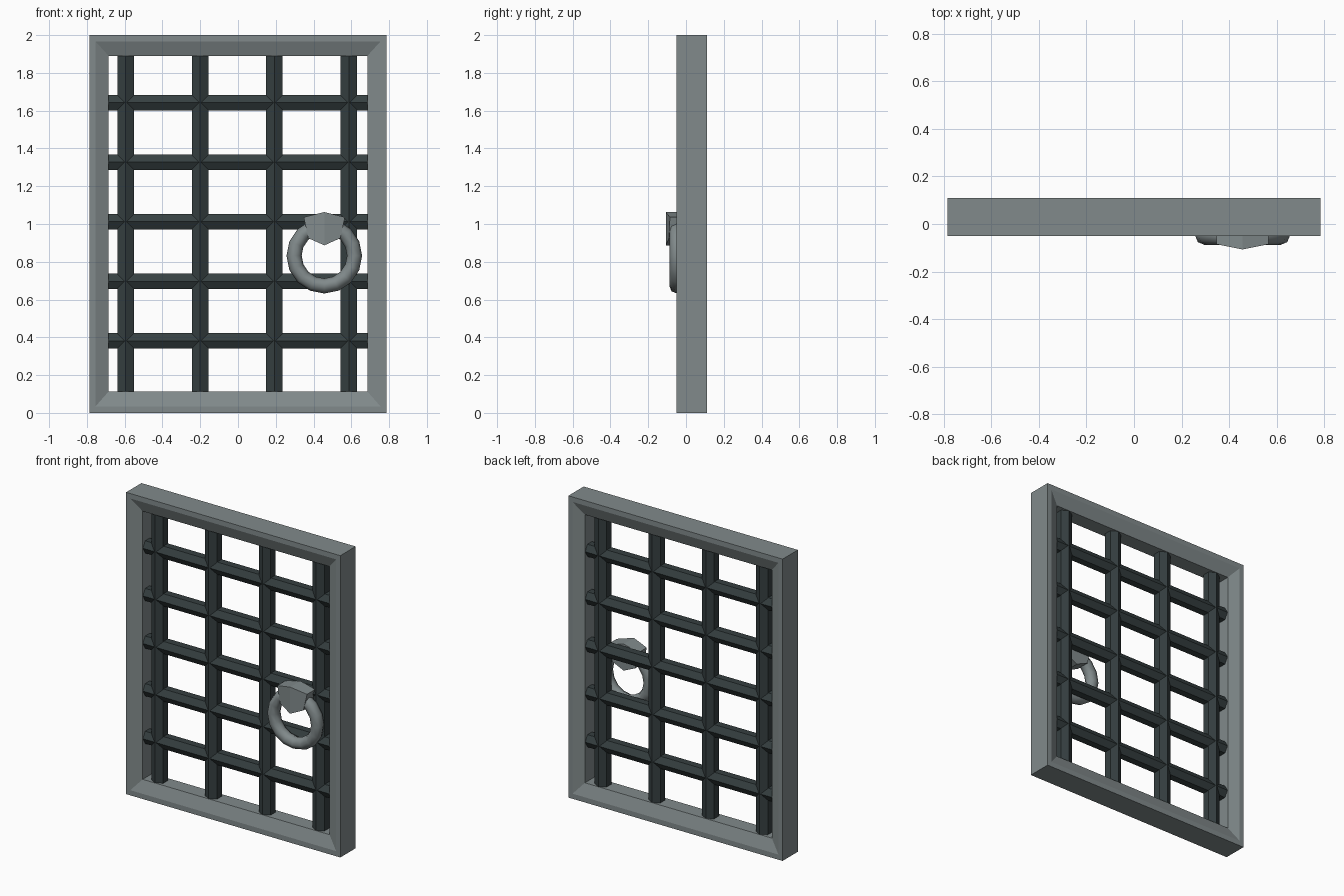
import bpy, bmesh, math
from mathutils import Vector

if "Cube" in bpy.data.objects:
    bpy.data.objects.remove(bpy.data.objects["Cube"])

def material(name, rgb):
    m = bpy.data.materials.new(name)
    m.diffuse_color = (*rgb, 1)
    m.use_nodes = True
    m.node_tree.nodes["Principled BSDF"].inputs["Base Color"].default_value = m.diffuse_color
    return m

IRON = material("grey_iron", (0.22, 0.255, 0.26))
DARK = material("dark_iron", (0.036, 0.05, 0.052))

def mesh_object(name, verts, faces, mat):
    me = bpy.data.meshes.new(name)
    me.from_pydata(verts, [], faces)
    bm = bmesh.new()
    bm.from_mesh(me)
    bmesh.ops.recalc_face_normals(bm, faces=bm.faces[:])
    bm.to_mesh(me)
    bm.free()
    me.materials.append(mat)
    ob = bpy.data.objects.new(name, me)
    bpy.context.collection.objects.link(ob)
    return ob

def prism(name, outline, start, end, mat):
    """Join two equal outlines, each placed by a function of (u, v)."""
    n = len(outline)
    verts = [start(u, v) for u, v in outline] + [end(u, v) for u, v in outline]
    faces = [(i, (i + 1) % n, n + (i + 1) % n, n + i) for i in range(n)]
    faces += [tuple(range(n)), tuple(range(n, 2 * n))]
    return mesh_object(name, verts, faces, mat)

# Mitred frame: chamfered profile (inset share, y) swept round a rectangle
W, H = 0.785, 2.0
profile = [(0, -0.05), (0.3, -0.05), (1, -0.02), (1, 0.08), (0.3, 0.11), (0, 0.11)]
verts, faces = [], []
for sx, top in ((-1, 0), (1, 0), (1, 1), (-1, 1)):
    for t, y in profile:
        verts.append((sx * (W - 0.1 * t), y, H - 0.11 * t if top else 0.113 * t))
n = len(profile)
for c in range(4):
    for i in range(n):
        a, b, j = c * n, (c + 1) % 4 * n, (i + 1) % n
        faces.append((a + i, a + j, b + j, b + i))
mesh_object("frame", verts, faces, IRON)

# Hexagonal bars with an edge facing front
BAR_Y = 0.03
def hexagon(flats):
    r = flats / math.sqrt(3)
    return [(r * math.sin(k * math.pi / 3), r * math.cos(k * math.pi / 3)) for k in range(6)]

for k in range(4):
    x = -0.595 + 0.394 * k
    prism(f"vertical_bar_{k + 1}", hexagon(0.087),
          lambda u, v: (x + u, BAR_Y + v, 0.1), lambda u, v: (x + u, BAR_Y + v, 1.9), DARK)
for k in range(5):
    z = 0.381 + 0.3155 * k
    prism(f"horizontal_bar_{k + 1}", hexagon(0.082),
          lambda u, v: (-0.695, BAR_Y + v, z + u), lambda u, v: (0.695, BAR_Y + v, z + u), DARK)

# Pull ring
bpy.ops.mesh.primitive_torus_add(major_segments=16, minor_segments=8, major_radius=0.16,
                                 minor_radius=0.04, location=(0.457, -0.048, 0.832),
                                 rotation=(math.pi / 2, 0, 0))
ring = bpy.context.object
ring.name = "pull_ring"
ring.data.materials.append(IRON)
bpy.ops.object.shade_smooth_by_angle(angle=math.radians(50))

# Ring holder: shield outline with a raised centre ridge
shield = [(0, 1.063), (0.109, 1.036), (0.085, 0.925), (0, 0.887), (-0.085, 0.925), (-0.109, 1.036)]
front = [(0.457 + u, -0.107 + 0.2 * abs(u), v) for u, v in shield]
back = [(0.457 + u, 0.0, v) for u, v in shield]
faces = [(i, (i + 1) % 6, 6 + (i + 1) % 6, 6 + i) for i in range(6)]
faces += [(0, 1, 2, 3), (3, 4, 5, 0), tuple(range(6, 12))]
mesh_object("ring_holder", front + back, faces, IRON)
